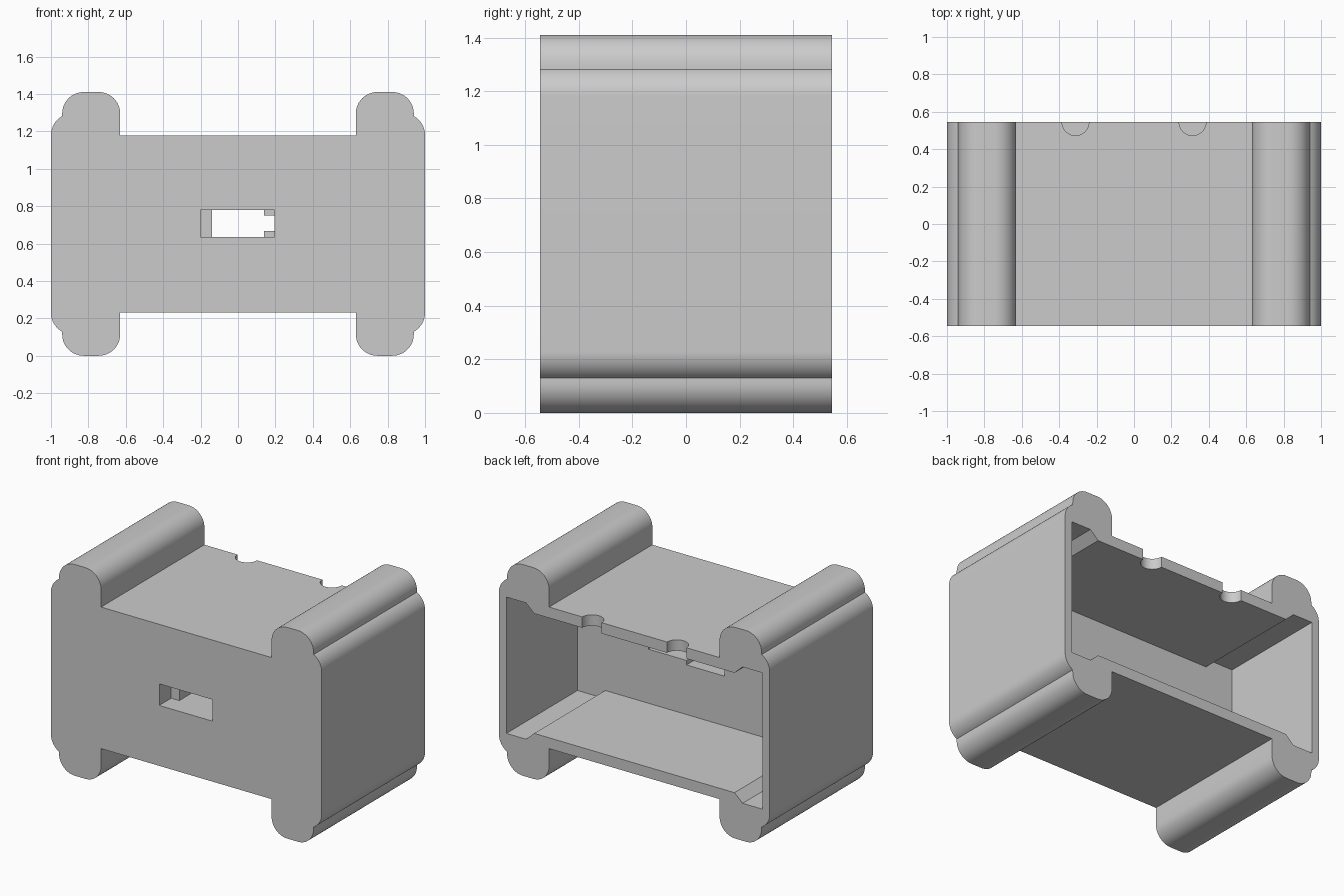
import bpy, bmesh
from math import cos, sin, pi

MID = 0.705      # height of the horizontal mirror plane
BACK = 0.545     # half depth
INNER = -0.205   # inner face of the thick front wall

cube = bpy.data.objects.get("Cube")
if cube:
    bpy.data.objects.remove(cube, do_unlink=True)

grey = bpy.data.materials.new("plain grey")
grey.use_nodes = True
colour = (0.6, 0.6, 0.6, 1)
grey.diffuse_color = colour
grey.node_tree.nodes["Principled BSDF"].inputs["Base Color"].default_value = colour


def prism(name, points, y0, y1):
    """Extrude an x-z outline from y0 to y1."""
    bm = bmesh.new()
    face = bm.faces.new([bm.verts.new((x, y0, z)) for x, z in points])
    new = bmesh.ops.extrude_face_region(bm, geom=[face])["geom"]
    bmesh.ops.translate(bm, vec=(0, y1 - y0, 0),
                        verts=[v for v in new if isinstance(v, bmesh.types.BMVert)])
    bmesh.ops.recalc_face_normals(bm, faces=bm.faces[:])
    mesh = bpy.data.meshes.new(name)
    bm.to_mesh(mesh)
    bm.free()
    mesh.materials.append(grey)
    obj = bpy.data.objects.new(name, mesh)
    bpy.context.collection.objects.link(obj)
    return obj


def arc(cx, cz, r, a0, a1, steps=12):
    return [(cx + r * cos(a0 + (a1 - a0) * i / steps),
             cz + r * sin(a0 + (a1 - a0) * i / steps)) for i in range(steps + 1)]


def four_way(quarter):
    """Mirror a quarter outline, given from the side to the middle."""
    half = quarter + [(-x, z) for x, z in reversed(quarter)]
    full = half + [(-x, -z) for x, z in half]
    return [(x, z + MID) for x, z in full]


def cut(target, cutter):
    cutter.hide_render = True
    mod = target.modifiers.new("cut", "BOOLEAN")
    mod.operation = "DIFFERENCE"
    mod.solver = "EXACT"
    mod.object = cutter
    bpy.context.view_layer.objects.active = target
    bpy.ops.object.modifier_apply(modifier=mod.name)
    bpy.data.objects.remove(cutter, do_unlink=True)


# Housing with rounded sides and four rounded rails
r = 0.115
quarter = arc(1 - r, 0.475, r, 0, pi * 0.34)
quarter += arc(0.94 - r, 0.705 - r, r, 0, pi / 2)
quarter += arc(0.63 + r, 0.705 - r, r, pi / 2, pi)
quarter.append((0.63, 0.4725))
housing = prism("housing", four_way(quarter), -BACK, BACK)

# Cavity open at the back, with chamfered pockets along its corners
cavity = [(0.945, 0.455), (0.8, 0.455), (0.74, 0.4)]
cut(housing, prism("cavity_cutter", four_way(cavity), INNER, BACK + 0.1))

# Front slot, then the narrower stepped channel behind it
sz = MID + 0.003
wide, narrow = 0.072, 0.042
slot = [(-0.2, sz - wide), (0.195, sz - wide), (0.195, sz + wide), (-0.2, sz + wide)]
cut(housing, prism("slot_cutter", slot, -BACK - 0.1, -BACK + 0.126))
lower = [(-0.14, -wide), (0.14, -wide), (0.14, -narrow), (0.42, -narrow)]
channel = [(x, sz + z) for x, z in lower + [(x, -z) for x, z in reversed(lower)]]
cut(housing, prism("channel_cutter", channel, -BACK + 0.12, INNER + 0.1))

# Half-round notches in the rear edge of the top wall
for x in (-0.313, 0.313):
    bpy.ops.mesh.primitive_cylinder_add(vertices=48, radius=0.072, depth=0.3,
                                        location=(x, BACK, 1.18))
    notch = bpy.context.object
    notch.name = "notch_cutter"
    notch.data.materials.append(grey)
    cut(housing, notch)

# Smooth the rounded faces, keep the edges sharp
bpy.ops.object.select_all(action="DESELECT")
housing.select_set(True)
bpy.context.view_layer.objects.active = housing
bpy.ops.object.shade_smooth_by_angle(angle=pi / 6)
